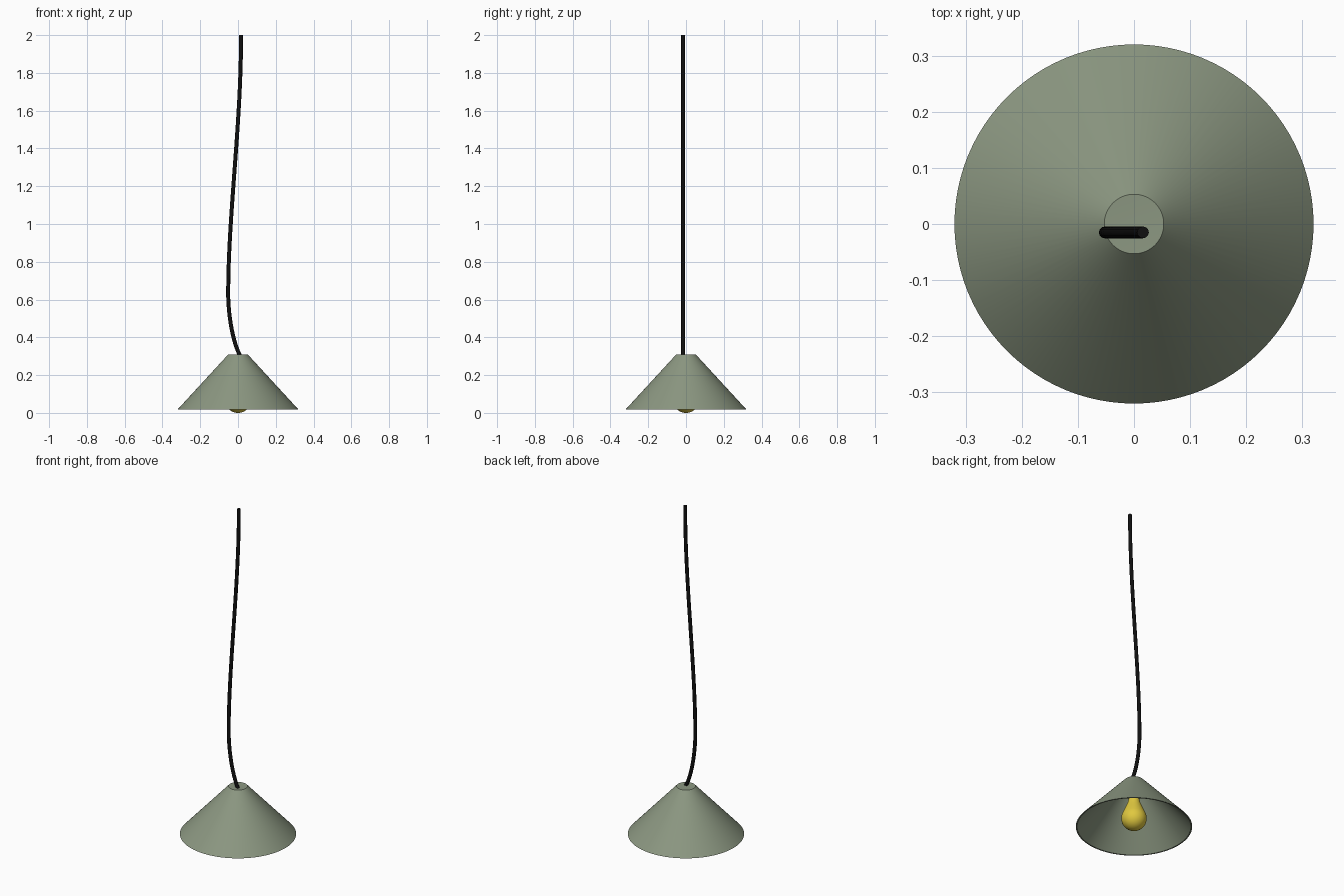
import bpy, bmesh, math

if "Cube" in bpy.data.objects:
    bpy.data.objects.remove(bpy.data.objects["Cube"])


def material(name, color):
    m = bpy.data.materials.new(name)
    m.diffuse_color = (*color, 1)
    m.use_nodes = True
    m.node_tree.nodes["Principled BSDF"].inputs["Base Color"].default_value = m.diffuse_color
    return m


def lathe(name, profile, mat, steps=96, angle=35):
    """Spin an (r, z) profile around the z axis."""
    bm = bmesh.new()
    vs = [bm.verts.new((r, 0, z)) for r, z in profile]
    es = [bm.edges.new(p) for p in zip(vs, vs[1:])]
    bmesh.ops.spin(bm, geom=vs + es, cent=(0, 0, 0), axis=(0, 0, 1),
                   angle=math.tau, steps=steps)
    bmesh.ops.remove_doubles(bm, verts=bm.verts, dist=1e-5)
    bmesh.ops.recalc_face_normals(bm, faces=bm.faces)
    me = bpy.data.meshes.new(name)
    bm.to_mesh(me)
    bm.free()
    me.materials.append(mat)
    ob = bpy.data.objects.new(name, me)
    bpy.context.collection.objects.link(ob)
    bpy.ops.object.select_all(action='DESELECT')
    ob.select_set(True)
    bpy.context.view_layer.objects.active = ob
    bpy.ops.object.shade_smooth_by_angle(angle=math.radians(angle))
    return ob


green = material("sage_paint", (0.26, 0.31, 0.22))
black = material("black_rubber", (0.005, 0.005, 0.005))
yellow = material("warm_glass", (0.75, 0.58, 0.05))

# Thin conical shade with a flat closed top
lathe("shade", [(0, 0.306), (0.053, 0.308), (0.32, 0.018),
                (0.313, 0.018), (0.05, 0.301), (0, 0.301)], green)

# Teardrop bulb: round lower globe blending into a narrow neck
R = 0.07
globe = [(R * math.sin(a), R - R * math.cos(a))
         for a in (math.radians(d) for d in range(0, 116, 8))]
neck = [(0.054, 0.122), (0.044, 0.145), (0.035, 0.168),
        (0.03, 0.19), (0.028, 0.215), (0.028, 0.24), (0, 0.24)]
lathe("bulb", globe + neck, yellow, 48)

# Socket between bulb and shade top
lathe("socket", [(0, 0.235), (0.03, 0.235), (0.03, 0.302), (0, 0.302)], green, 48)

# Hanging cord, slightly bowed in the x direction
curve = bpy.data.curves.new("cord", 'CURVE')
curve.dimensions = '3D'
curve.bevel_depth = 0.0105
curve.bevel_resolution = 4
curve.use_fill_caps = True
curve.resolution_u = 16
path = [(0.012, 0.30), (-0.052, 0.65), (0.016, 2.0)]
handles = [((0.03, 0.26), (-0.03, 0.38)),
           ((-0.054, 0.53), (-0.05, 1.06)),
           ((0.018, 1.55), (0.016, 2.1))]
spline = curve.splines.new('BEZIER')
spline.bezier_points.add(len(path) - 1)
for p, (x, z), (l, r) in zip(spline.bezier_points, path, handles):
    p.handle_left_type = p.handle_right_type = 'FREE'
    p.co = (x, -0.015, z)
    p.handle_left = (l[0], -0.015, l[1])
    p.handle_right = (r[0], -0.015, r[1])
cord = bpy.data.objects.new("cord", curve)
curve.materials.append(black)
bpy.context.collection.objects.link(cord)
